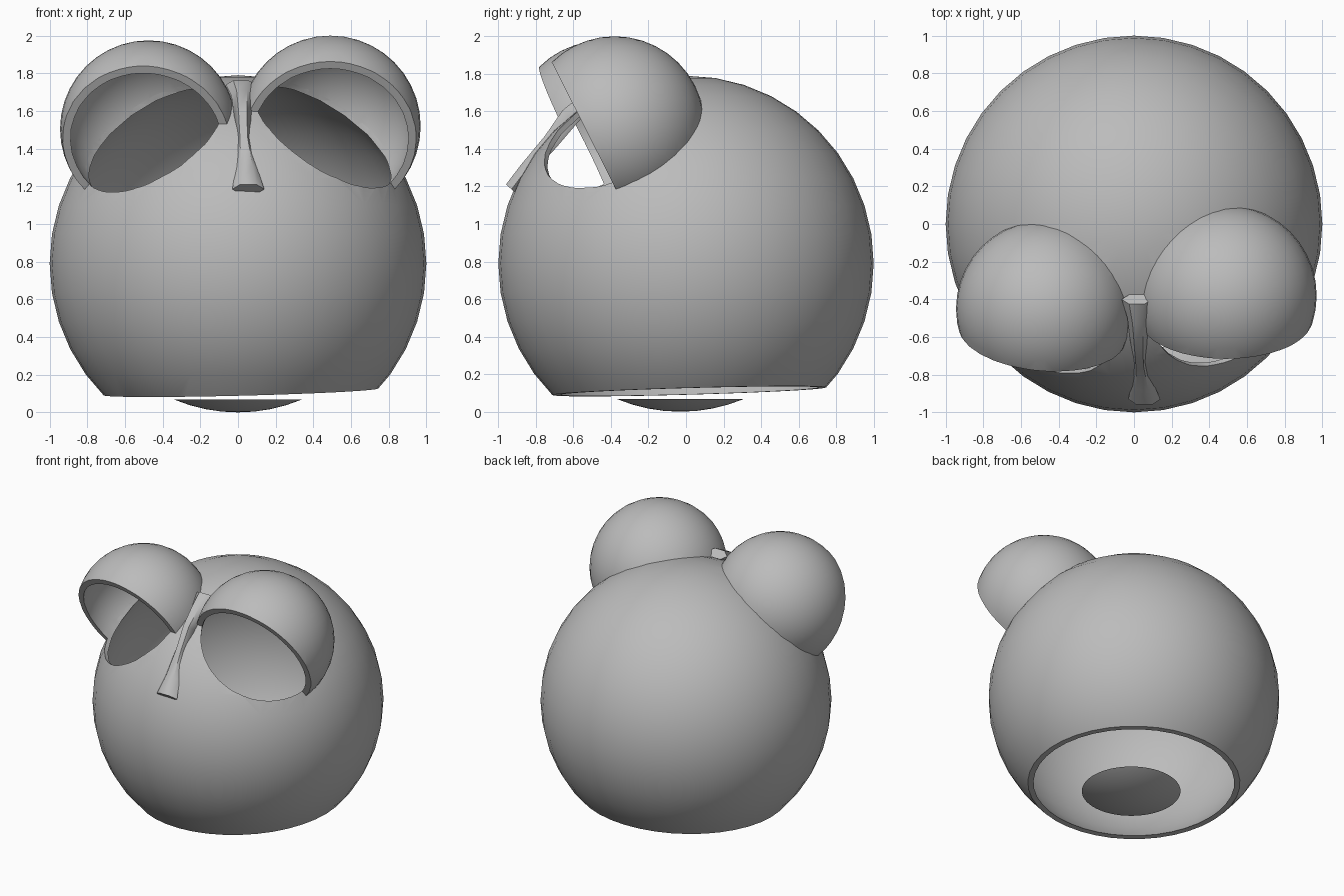
import bpy, bmesh, math
from mathutils import Vector, Matrix

if "Cube" in bpy.data.objects:
    bpy.data.objects.remove(bpy.data.objects["Cube"], do_unlink=True)

grey = bpy.data.materials.new("plain grey")
grey.use_nodes = True
GREY = (0.5, 0.5, 0.5, 1)
grey.diffuse_color = GREY
grey.node_tree.nodes["Principled BSDF"].inputs["Base Color"].default_value = GREY


def to_object(name, bm):
    mesh = bpy.data.meshes.new(name)
    bm.to_mesh(mesh)
    bm.free()
    mesh.materials.append(grey)
    obj = bpy.data.objects.new(name, mesh)
    bpy.context.collection.objects.link(obj)
    return obj


def ball(name, centre, radius, wall=0, segments=40):
    """Solid ball, or a hollow one when a wall thickness is given."""
    bm = bmesh.new()
    place = Matrix.Translation(centre)
    bmesh.ops.create_uvsphere(bm, u_segments=segments, v_segments=segments // 2,
                              radius=radius, matrix=place)
    if wall:
        outer = set(bm.faces)
        bmesh.ops.create_uvsphere(bm, u_segments=segments, v_segments=segments // 2,
                                  radius=radius - wall, matrix=place)
        bmesh.ops.reverse_faces(bm, faces=[f for f in bm.faces if f not in outer])
    return to_object(name, bm)


def half_space(point, normal):
    """Big block lying on the normal side of a plane."""
    normal = Vector(normal).normalized()
    bm = bmesh.new()
    turn = normal.to_track_quat('Z', 'Y').to_matrix().to_4x4()
    bmesh.ops.create_cube(bm, size=4,
                          matrix=Matrix.Translation(Vector(point) + normal * 2) @ turn)
    return to_object("cutter", bm)


def carve(obj, cutters):
    bpy.context.view_layer.objects.active = obj
    for cutter in cutters:
        cutter.hide_render = True
        mod = obj.modifiers.new("cut", 'BOOLEAN')
        mod.operation, mod.solver, mod.object = 'DIFFERENCE', 'EXACT', cutter
        bpy.ops.object.modifier_apply(modifier=mod.name)
        bpy.data.objects.remove(cutter, do_unlink=True)


def smooth(obj, degrees=35):
    bpy.ops.object.select_all(action='DESELECT')
    obj.select_set(True)
    bpy.context.view_layer.objects.active = obj
    bpy.ops.object.shade_smooth_by_angle(angle=math.radians(degrees))


HEAD, HEAD_R, HEAD_WALL = (0, 0, 0.79), 1.0, 0.03
EYE_WALL = 0.04
# name, centre, radius, sideways lean of the front opening
EYES = (("left_eye_hood", (0.49, -0.38, 1.52), 0.48, 0.0),
        ("right_eye_hood", (-0.475, -0.45, 1.505), 0.47, -0.08))

# Hollow head, open underneath and at both eye sockets
head = ball("head_shell", HEAD, HEAD_R, HEAD_WALL)
sockets = [ball("cutter", c, r - EYE_WALL) for _, c, r, _ in EYES]
carve(head, sockets + [half_space((0, 0, 0.108), (0.025, 0.028, -1))])
smooth(head)

# Eye hoods: hollow domes sliced at the front and opened into the head
for name, centre, radius, lean in EYES:
    hood = ball(name, centre, radius, EYE_WALL)
    normal = Vector((lean, -0.89, -0.45)).normalized()
    carve(hood, [ball("cutter", HEAD, HEAD_R - HEAD_WALL),
                 half_space(Vector(centre) + normal * 0.145, normal)])
    smooth(hood)

# Shallow cap below the head opening
cap = ball("base_cap", (0, -0.03, 0.88), 0.88, segments=64)
carve(cap, [half_space((0, 0, 0.068), (0, 0, 1))])
smooth(cap)

# Bridge and nose: hexagonal sections following the brow down to the tip
SECTIONS = (  # x, y, z, half width, half thickness
    (0.015, -0.40, 1.74, 0.08, 0.04),
    (0.02, -0.50, 1.68, 0.055, 0.05),
    (0.025, -0.62, 1.57, 0.045, 0.06),
    (0.03, -0.72, 1.44, 0.04, 0.05),
    (0.045, -0.85, 1.29, 0.06, 0.045),
    (0.055, -0.93, 1.185, 0.085, 0.045))
across, outward = Vector((1, 0, 0)), Vector((0, -0.75, 0.66))
bm = bmesh.new()
rings = []
for x, y, z, w, t in SECTIONS:
    rings.append([bm.verts.new(Vector((x, y, z)) + across * w * math.cos(a)
                               + outward * t * math.sin(a))
                  for a in (math.tau * i / 6 for i in range(6))])
for low, high in zip(rings, rings[1:]):
    for i in range(6):
        j = (i + 1) % 6
        bm.faces.new((low[i], low[j], high[j], high[i]))
bm.faces.new(rings[0])
bm.faces.new(rings[-1])
bmesh.ops.recalc_face_normals(bm, faces=bm.faces)
smooth(to_object("nose_bridge", bm), 50)
